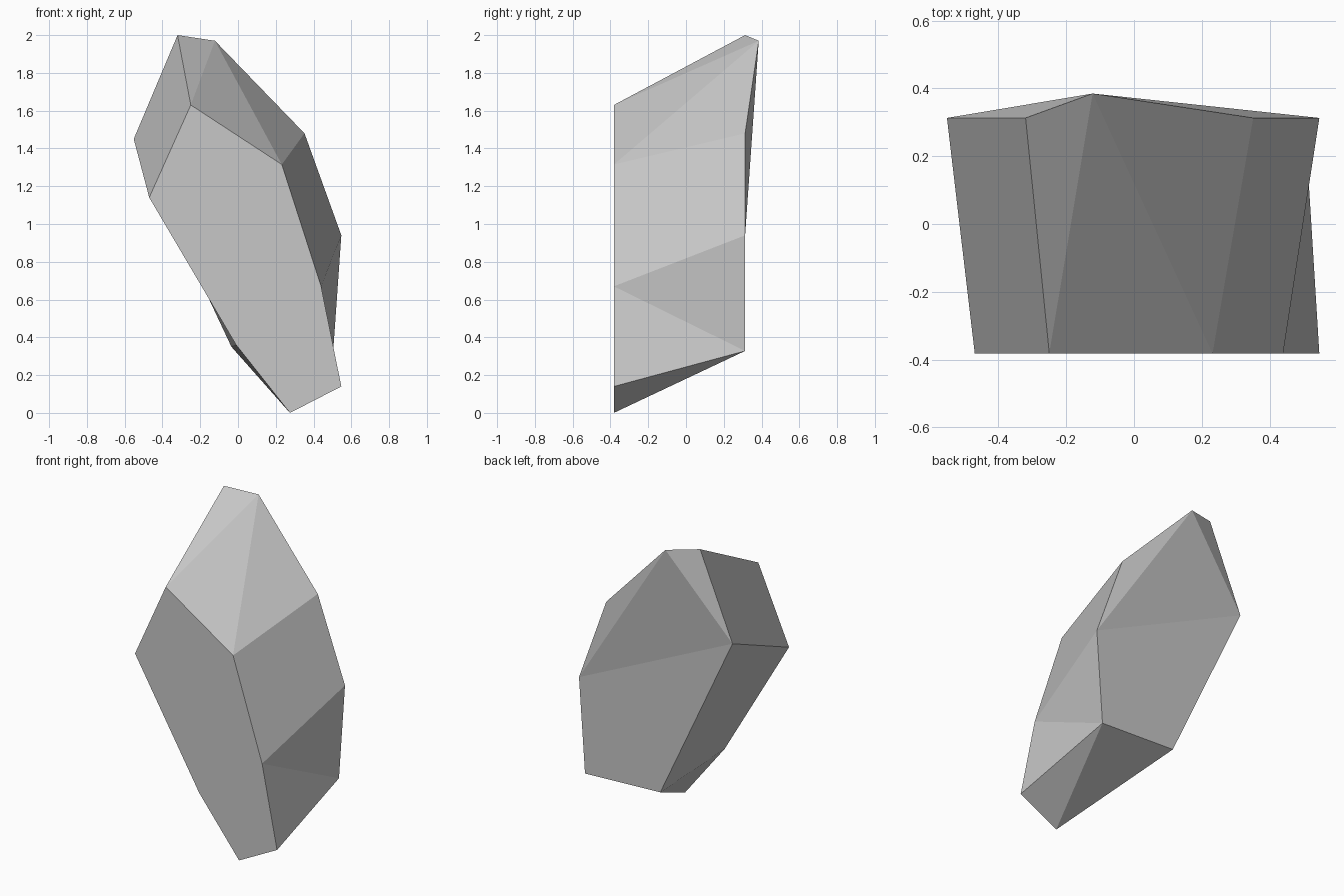
import bpy
import bmesh

cube = bpy.data.objects.get("Cube")
if cube:
    bpy.data.objects.remove(cube, do_unlink=True)

# Single stone colour
stone = bpy.data.materials.new("stone_grey")
stone.use_nodes = True
colour = (0.57, 0.57, 0.57, 1)
stone.diffuse_color = colour
stone.node_tree.nodes["Principled BSDF"].inputs["Base Color"].default_value = colour

# Flat front outline (x, z), clockwise from the upper left
FRONT_Y, BACK_Y, PEAK_Y = -0.382, 0.313, 0.385
front_outline = [(-0.25, 1.63), (0.232, 1.315), (0.44, 0.67), (0.547, 0.14),
                 (0.275, 0.0), (-0.01, 0.36), (-0.47, 1.14)]
# Back outline; its second corner is the raised peak
back_outline = [(-0.32, 2.0), (-0.122, 1.97), (0.352, 1.48), (0.547, 0.94),
                (0.504, 0.328), (-0.035, 0.35), (-0.552, 1.45)]

bm = bmesh.new()
front = [bm.verts.new((x, FRONT_Y, z)) for x, z in front_outline]
back = [bm.verts.new((x, PEAK_Y if i == 1 else BACK_Y, z))
        for i, (x, z) in enumerate(back_outline)]

# Side facets: each step joins one front corner to one back corner
links = [(0, 0), (0, 1), (1, 1), (1, 2), (2, 3), (2, 4), (3, 4),
         (4, 4), (4, 5), (5, 5), (6, 6)]
for (f0, b0), (f1, b1) in zip(links, links[1:] + links[:1]):
    corners = [front[f0], back[b0], back[b1], front[f1]]
    bm.faces.new(list(dict.fromkeys(corners)))

# Front facet, then the back facets around the peak
bm.faces.new(front)
for facet in [(0, 1, 6), (1, 2, 3), (1, 3, 6), (3, 4, 5, 6)]:
    bm.faces.new([back[i] for i in facet])
bmesh.ops.recalc_face_normals(bm, faces=bm.faces)

mesh = bpy.data.meshes.new("rock")
bm.to_mesh(mesh)
bm.free()
mesh.materials.append(stone)
rock = bpy.data.objects.new("rock", mesh)
bpy.context.collection.objects.link(rock)
